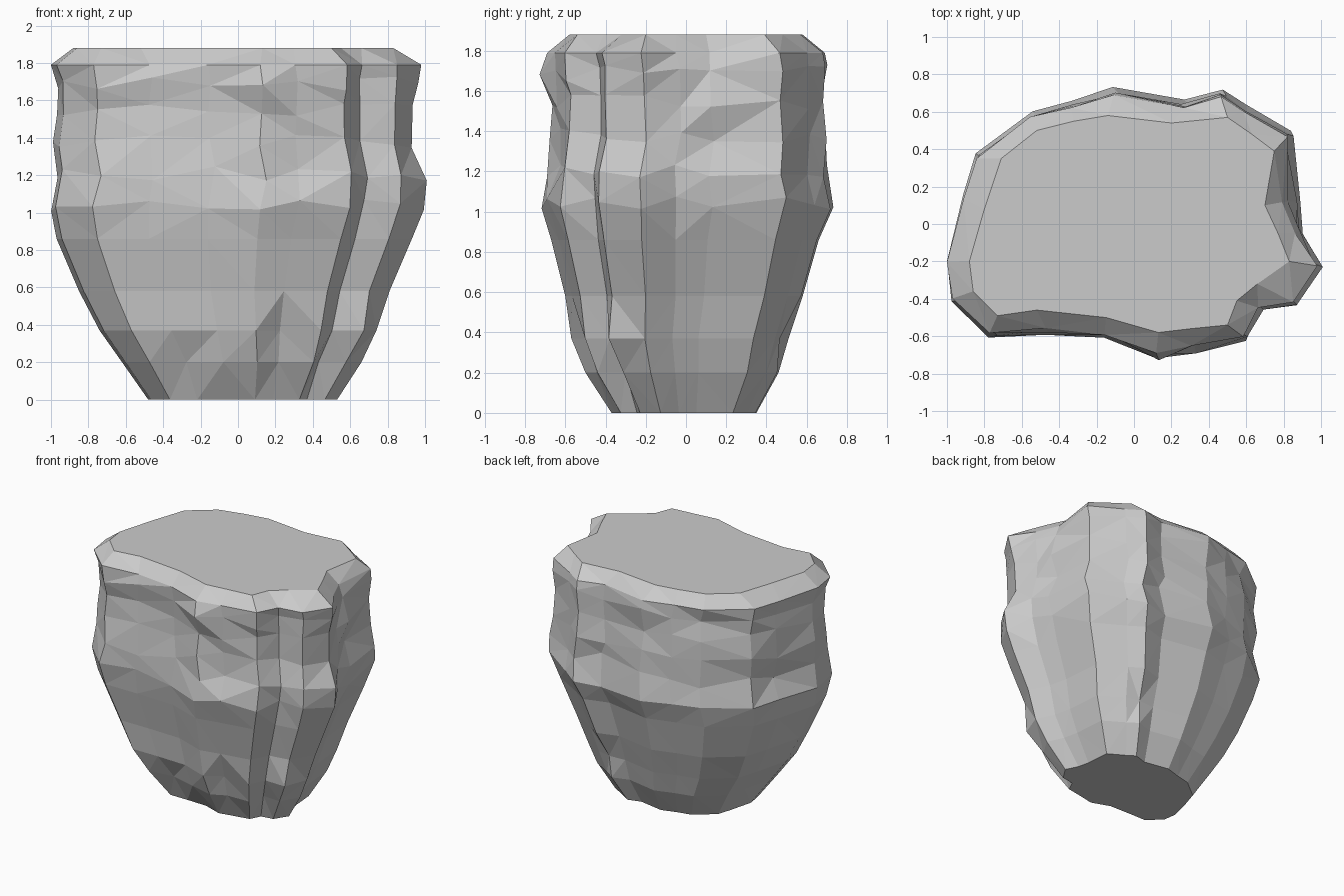
import bpy
import bmesh
import random
from mathutils import Vector

random.seed(4)

default_cube = bpy.data.objects.get("Cube")
if default_cube:
    bpy.data.objects.remove(default_cube, do_unlink=True)

# Plain stone colour
stone = bpy.data.materials.new("stone_grey")
stone.use_nodes = True
stone_colour = (0.6, 0.6, 0.6, 1)
stone.diffuse_color = stone_colour
stone.node_tree.nodes["Principled BSDF"].inputs["Base Color"].default_value = stone_colour

# Plan outline of the boulder, starting at the front right corner, counterclockwise
outline = [
    (-.97, -.4), (-.77, -.59), (-.48, -.59), (-.15, -.6), (.13, -.7), (.32, -.66),
    (.6, -.61), (.68, -.45), (.87, -.42), (1, -.22), (.91, -.04), (.87, .13),
    (.84, .49), (.6, .63), (.48, .71), (.28, .65), (-.1, .72), (-.33, .65),
    (-.55, .6), (-.84, .37), (-.91, .15), (-1, -.2),
]

# Flat top, with its points matched to the outline
top_outline = [
    (-.86, -.36), (-.73, -.49), (-.52, -.46), (-.15, -.5), (.13, -.58), (.3, -.56),
    (.5, -.54), (.55, -.41), (.66, -.32), (.83, -.2), (.77, -.05), (.7, .1),
    (.75, .39), (.63, .48), (.5, .57), (.2, .54), (-.14, .58), (-.32, .55),
    (-.52, .5), (-.71, .35), (-.8, .08), (-.88, -.2),
]
TOP_Z = 1.88

# Height and extents of each layer: z, left x, right x, front y, back y
layers = [
    (0, -.48, .53, -.37, .35),
    (.2, -.62, .66, -.5, .46),
    (.37, -.74, .74, -.57, .51),
    (.58, -.85, .81, -.6, .58),
    (.86, -.97, .93, -.67, .66),
    (1.04, -1, .99, -.71, .73),
    (1.21, -.96, 1, -.7, .7),
    (1.38, -.98, .96, -.67, .7),
    (1.55, -.97, .96, -.66, .69),
    (1.69, -.97, .97, -.68, .7),
    (1.79, -1, .98, -.69, .69),
]

# Chips and bulges: column, layer, outward push
chips = [
    (2, 1, -.03), (3, 1, .02), (5, 2, -.05), (5, 1, -.03), (7, 1, -.04),
    (8, 2, .04), (5, 5, .03), (5, 6, -.03), (4, 9, .04), (5, 8, .03),
    (9, 7, -.04), (9, 8, -.02), (11, 6, .02), (11, 8, .03), (11, 9, -.03),
    (11, 10, -.06), (10, 10, -.03), (2, 10, -.03), (14, 2, -.04),
    (16, 8, -.03), (18, 9, -.03), (20, 6, -.02),
]


def fit(value, low, high, new_low, new_high):
    return new_low + (value - low) / (high - low) * (new_high - new_low)


def layer_points(layer):
    """Stretch the plan outline to the extents of one layer."""
    z, left, right, front, back = layer
    return [Vector((fit(x, -1, 1, left, right), fit(y, -.7, .72, front, back), z))
            for x, y in outline]


rings = [layer_points(layer) for layer in layers]

# Weathering roughens the upper body and keeps the base, waist and rim level
for ring in rings[5:-1]:
    for point in ring:
        point.x += random.uniform(-.01, .01)
        point.y += random.uniform(-.01, .01)
        point.z += random.uniform(-.04, .04)

# Push each chip sideways, in the direction its column faces
for column, layer, push in chips:
    point = rings[layer][column]
    outward = Vector((point.x * .6, point.y, 0)).normalized()
    if 9 <= column <= 11:
        outward = Vector((1, 0, 0))
    point += outward * push

# Bevelled rim up to the flat top
rings.append([Vector((x, y, TOP_Z)) for x, y in top_outline])

# Skin the layers and cap both ends
bm = bmesh.new()
loops = [[bm.verts.new(point) for point in ring] for ring in rings]
count = len(outline)
for lower, upper in zip(loops, loops[1:]):
    for i in range(count):
        j = (i + 1) % count
        bm.faces.new((lower[i], lower[j], upper[j], upper[i]))
bm.faces.new(loops[-1])
bm.faces.new(list(reversed(loops[0])))

# Split the sides into irregular flat facets
sides = [face for face in bm.faces if len(face.verts) == 4]
bmesh.ops.triangulate(bm, faces=sides, quad_method="SHORT_EDGE")
bmesh.ops.recalc_face_normals(bm, faces=bm.faces)

mesh = bpy.data.meshes.new("boulder")
bm.to_mesh(mesh)
bm.free()
mesh.materials.append(stone)
boulder = bpy.data.objects.new("boulder", mesh)
bpy.context.collection.objects.link(boulder)
